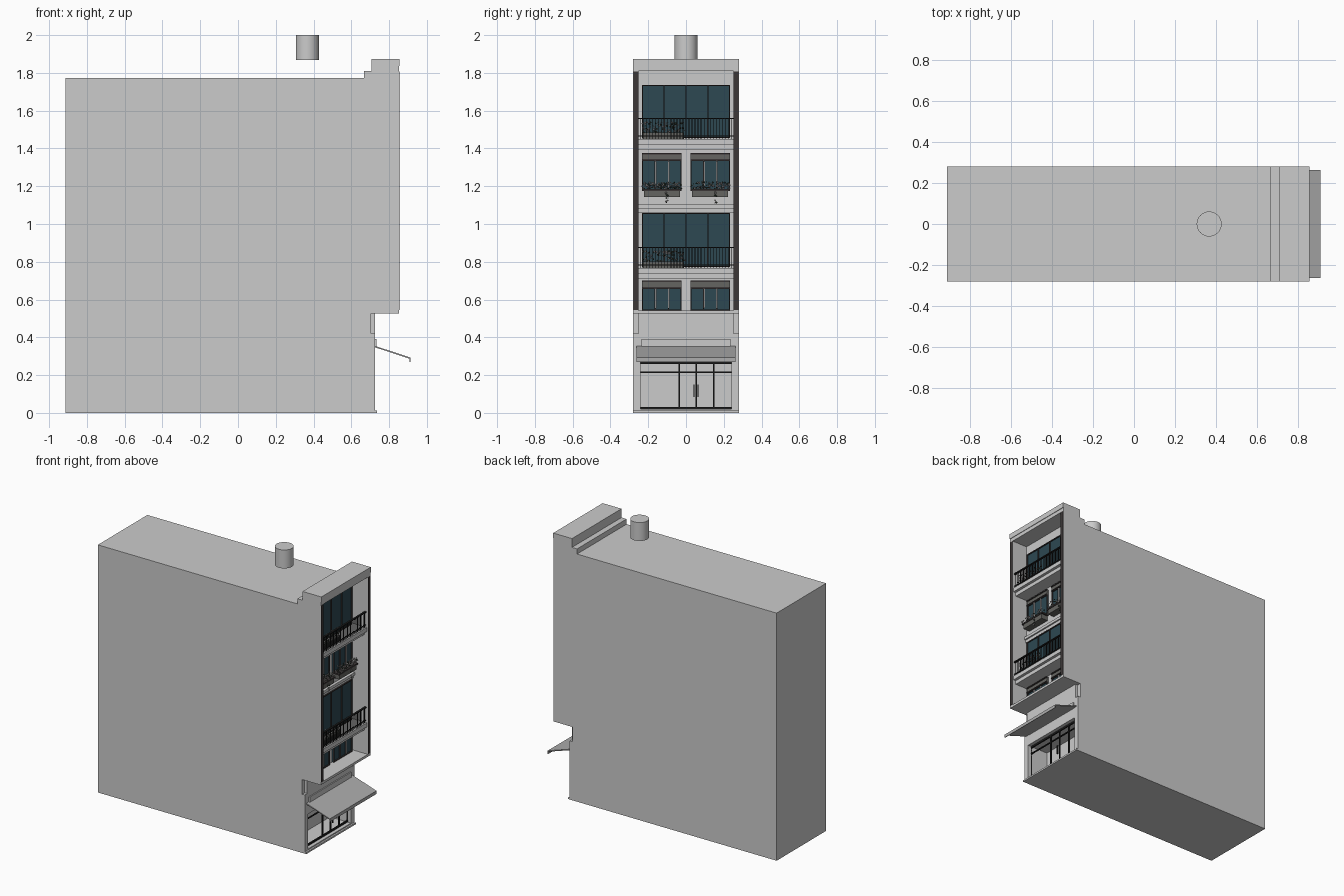
import bpy, bmesh, random
from mathutils import Vector, Matrix

random.seed(4)
cube = bpy.data.objects.get("Cube")
if cube:
    bpy.data.objects.remove(cube, do_unlink=True)


def material(name, r, g, b):
    m = bpy.data.materials.new(name)
    m.use_nodes = True
    m.diffuse_color = (r, g, b, 1)
    m.node_tree.nodes["Principled BSDF"].inputs["Base Color"].default_value = (r, g, b, 1)
    return m


WALL = material("pale grey render", .6, .6, .6)
DARK = material("dark brown cladding", .045, .038, .038)
BLACK = material("black metal", .012, .012, .012)
GLASS = material("teal glass", .026, .065, .085)
STONE = material("grey stone", .13, .13, .12)
AWNING = material("awning grey", .42, .42, .42)
PETAL = material("pale petals", .5, .47, .47)
LEAF = material("dark leaves", .04, .06, .04)


def finish(name, bm, mat):
    bmesh.ops.recalc_face_normals(bm, faces=bm.faces)
    mesh = bpy.data.meshes.new(name)
    bm.to_mesh(mesh)
    bm.free()
    mesh.materials.append(mat)
    ob = bpy.data.objects.new(name, mesh)
    bpy.context.collection.objects.link(ob)
    return ob


def add_box(bm, x, y, z):
    """Box from three (low, high) ranges."""
    lo, hi = Vector((x[0], y[0], z[0])), Vector((x[1], y[1], z[1]))
    mat = Matrix.Translation((lo + hi) / 2) @ Matrix.Diagonal((*(hi - lo), 1))
    bmesh.ops.create_cube(bm, size=1, matrix=mat)


def boxes(name, mat, items):
    bm = bmesh.new()
    for item in items:
        add_box(bm, *item)
    return finish(name, bm, mat)


def extrude(name, mat, profile, y0, y1):
    """Side profile in x, z pulled across y."""
    bm = bmesh.new()
    face = bm.faces.new([bm.verts.new((x, y0, z)) for x, z in profile])
    new = bmesh.ops.extrude_face_region(bm, geom=[face])["geom"]
    bmesh.ops.translate(bm, vec=(0, y1 - y0, 0),
                        verts=[v for v in new if isinstance(v, bmesh.types.BMVert)])
    return finish(name, bm, mat)


BACK, FRONT, WALL_X, SHOP_X = -.914, .852, .73, .725
HALF, INNER = .28, .252

# Building mass: two side walls and a core with the balcony and shop recesses
roof = [(FRONT, 1.873), (.707, 1.873), (.707, 1.81), (.667, 1.81), (.667, 1.773), (BACK, 1.773)]
side = [(BACK, 0), (SHOP_X, 0), (SHOP_X, .42), (.705, .42), (.705, .525), (FRONT, .525)] + roof
core = [(BACK, 0), (SHOP_X, 0), (SHOP_X, .02), (.56, .02), (.56, .27), (SHOP_X, .27),
        (SHOP_X, .525), (FRONT, .525), (FRONT, .542), (WALL_X, .542),
        (WALL_X, 1.81), (FRONT, 1.81)] + roof
extrude("building_core", WALL, core, -INNER, INNER)
extrude("side_wall_right", WALL, side, -HALF, -INNER)
extrude("side_wall_left", WALL, side, INNER, HALF)
boxes("entrance_step", WALL, [((SHOP_X, .737), (-HALF, HALF), (0, .012))])
boxes("parapet_band", WALL, [((FRONT, FRONT + .004), (-HALF, HALF), (1.836, 1.873))])
boxes("edge_cladding", DARK, [((FRONT - .004, FRONT + .003), (s * .265 - .0125, s * .265 + .0125),
                               (.545, 1.808)) for s in (-1, 1)])

# Roof water tank
bm = bmesh.new()
bmesh.ops.create_cone(bm, cap_ends=True, segments=32, radius1=.061, radius2=.061, depth=.132,
                      matrix=Matrix.Translation((.367, 0, 1.934)))
tank = finish("water_tank", bm, WALL)
bpy.context.view_layer.objects.active = tank
tank.select_set(True)
bpy.ops.object.shade_smooth_by_angle()


def window(name, y0, y1, z0, z1, splits, x=WALL_X, bar=.006):
    """Glass pane with an outer frame and upright bars."""
    boxes(name + "_glass", GLASS, [((x, x + .006), (y0, y1), (z0, z1))])
    fx = (x, x + .014)
    frame = [(fx, (y0, y1), (z0, z0 + bar)), (fx, (y0, y1), (z1 - bar, z1)),
             (fx, (y0, y0 + bar), (z0, z1)), (fx, (y1 - bar, y1), (z0, z1))]
    step = (y1 - y0) / splits
    for i in range(1, splits):
        y = y0 + i * step
        frame.append((fx, (y - bar / 2, y + bar / 2), (z0, z1)))
    boxes(name + "_frame", DARK, frame)


def flowers(name, x, y, z, count):
    """Loose blossoms and leaves inside the given ranges."""
    for kind, mat, part in (("_petals", PETAL, .6), ("_leaves", LEAF, .4)):
        bm = bmesh.new()
        for _ in range(int(count * part)):
            place = [random.uniform(*r) for r in (x, y, z)]
            bmesh.ops.create_icosphere(bm, subdivisions=1, radius=random.uniform(.003, .006),
                                       matrix=Matrix.Translation(place))
        finish(name + kind, bm, mat)


# Balcony floors: wide glazing, stepped slab, railing and planter
for floor, z, top in (("lower", .772, 1.058), ("upper", 1.455, 1.737)):
    window(floor + "_balcony_window", -.234, .234, z, top, 4)
    boxes(floor + "_balcony_slab", WALL, [
        ((WALL_X, .845), (-INNER, INNER), (z - .035, z - .006)),
        ((WALL_X, .825), (-INNER, INNER), (z - .062, z - .035))])
    rail = [((.828, .842), (-INNER, INNER), (z + .1, z + .107)),
            ((.832, .838), (-INNER, INNER), (z + .008, z + .013))]
    for i in range(31):
        y = -.24 + i * .016
        rail.append(((.833, .837), (y - .002, y + .002), (z - .006, z + .1)))
    boxes(floor + "_balcony_railing", BLACK, rail)
    boxes(floor + "_balcony_planter", STONE, [((.79, .82), (-.23, -.01), (z - .006, z + .03))])
    flowers(floor + "_balcony_flowers", (.79, .828), (-.232, -.005), (z + .03, z + .085), 110)

# Window floors: paired windows with stone headers
for floor, z, top in (("first", .542, .70), ("third", 1.18, 1.376)):
    for label, y in (("right", -.128), ("left", .128)):
        name = f"{floor}_floor_{label}"
        y0, y1 = y - .105, y + .105
        window(name + "_window", y0, y1, z, top - .037, 3)
        boxes(name + "_header", STONE, [((WALL_X, WALL_X + .012), (y0, y1), (top - .037, top - .004))])
        boxes(name + "_header_trim", DARK, [((WALL_X, WALL_X + .018), (y0, y1), (h - .004, h + .003))
                                            for h in (top - .036, top - .003)])
        boxes(name + "_pane_gaps", WALL, [((WALL_X, WALL_X + .016), (c - .003, c + .003),
                                           (z + .012, top - .045)) for c in (y - .03, y + .037)])
        if floor == "third":
            boxes(name + "_flower_box", STONE, [((WALL_X, .782), (y - .095, y + .095), (1.142, 1.178))])
            boxes(name + "_flower_box_rim", DARK, [((WALL_X, .787), (y0, y1), (1.176, 1.186))])
            flowers(name + "_flowers", (.74, .79), (y0, y1), (1.185, 1.222), 110)
            flowers(name + "_trailing_flowers", (.787, .793), (y + .02, y + .035), (1.11, 1.18), 10)

# Moulding above the third floor sill line
boxes("facade_mouldings", WALL, [((WALL_X, .75), (-INNER, INNER), (1.082, 1.102)),
                                 ((WALL_X, .74), (-INNER, INNER), (1.062, 1.082))])

# Sloping awning with a drop lip, and its housing
extrude("awning", AWNING, [(SHOP_X, .347), (SHOP_X, .355), (.912, .293), (.912, .27),
                           (.908, .27), (.908, .287)], -.263, .263)
boxes("awning_housing", WALL, [((SHOP_X, .733), (-.235, .235), (.345, .39))])

# Shopfront: frame, transom, doors and handles
fx = (.69, .7)
bars = [(fx, (-INNER, INNER), (.02, .032)), (fx, (-INNER, INNER), (.258, .27)),
        (fx, (-INNER, INNER), (.212, .218))]
bars += [(fx, (y - .004, y + .004), (.02, .27)) for y in (-.246, -.037, .053, .148, .246)]
bars += [((.7, .71), (y - .003, y + .003), (.085, .15)) for y in (.042, .064)]
boxes("shop_frame", BLACK, bars)
boxes("shop_jambs", WALL, [((.56, SHOP_X), (s * .247 - .005, s * .247 + .005), (.02, .27))
                           for s in (-1, 1)])
